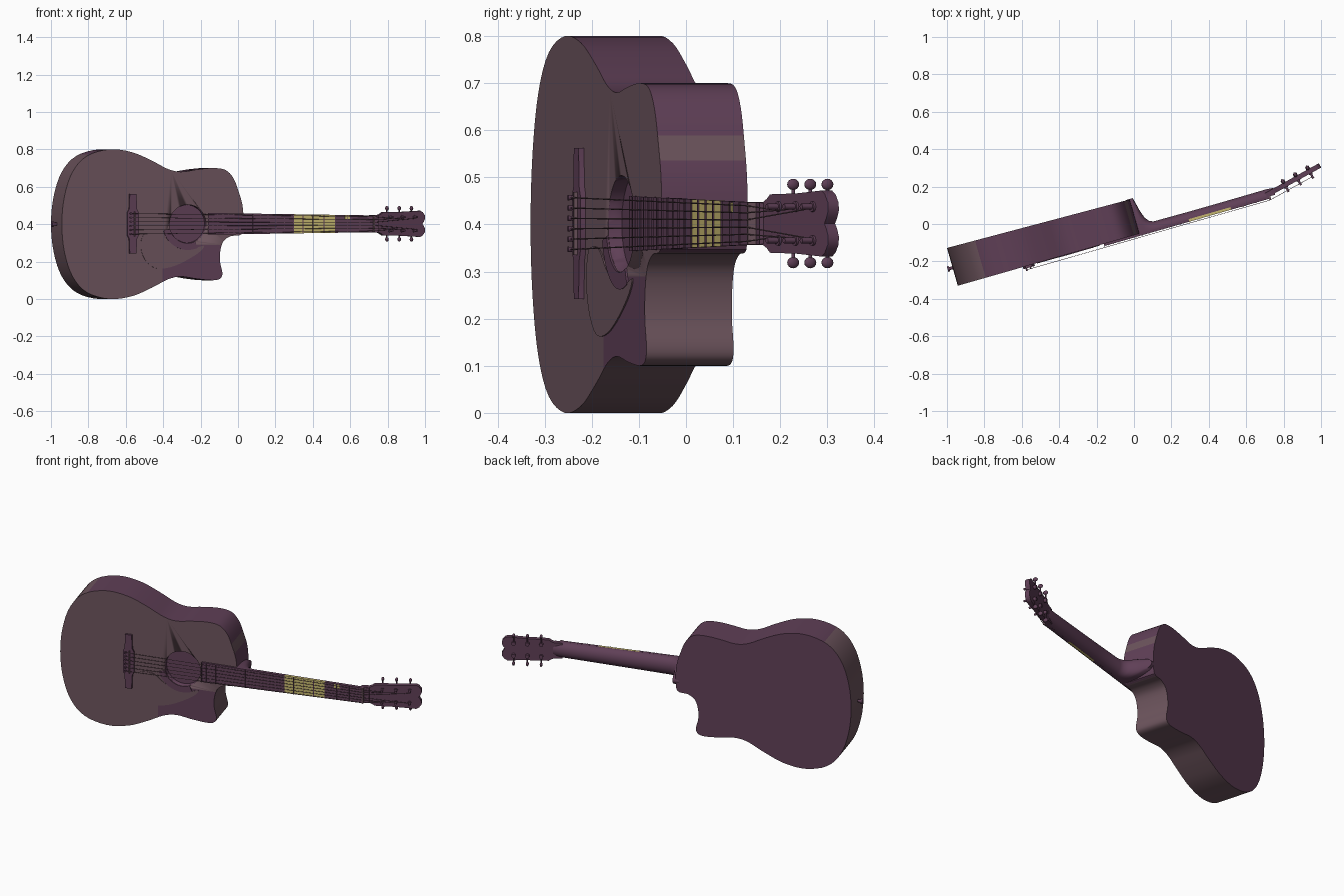
import bpy, bmesh, math
from mathutils import Matrix, Vector

if "Cube" in bpy.data.objects:
    bpy.data.objects.remove(bpy.data.objects["Cube"])

# Local frame: x along the guitar from tail, y from front face towards back, z up
BODY = Matrix.Translation((-0.942, -0.33, 0)) @ Matrix.Rotation(math.radians(16), 4, 'Z')
NUT, CZ, SCALE = 1.73, 0.402, 1.34
HEAD = Matrix.Translation(BODY @ Vector((NUT, 0, CZ))) @ Matrix.Rotation(math.radians(29), 4, 'Z')


def material(name, rgb):
    m = bpy.data.materials.new(name)
    m.diffuse_color = (*rgb, 1)
    m.use_nodes = True
    m.node_tree.nodes["Principled BSDF"].inputs["Base Color"].default_value = m.diffuse_color
    return m


plum = material("plum", (0.115, 0.050, 0.094))
mauve = material("brown_mauve", (0.150, 0.088, 0.108))
yellow = material("straw_yellow", (0.56, 0.47, 0.16))


def finish(name, bm, mats, frame, angle=35):
    bmesh.ops.recalc_face_normals(bm, faces=bm.faces)
    me = bpy.data.meshes.new(name)
    bm.to_mesh(me)
    bm.free()
    for m in mats:
        me.materials.append(m)
    me.shade_smooth()
    me.set_sharp_from_angle(angle=math.radians(angle))
    ob = bpy.data.objects.new(name, me)
    ob.matrix_world = frame
    bpy.context.collection.objects.link(ob)
    return ob


def smooth_loop(pts, n=4):
    """Closed Catmull-Rom curve through 2D points."""
    out, k = [], len(pts)
    for i in range(k):
        a, b, c, d = (Vector(pts[(i + j) % k]) for j in (-1, 0, 1, 2))
        for s in range(n):
            t = s / n
            out.append(0.5 * (2 * b + (c - a) * t + (2 * a - 5 * b + 4 * c - d) * t * t
                              + (3 * b - a - 3 * c + d) * t ** 3))
    return out


def prism(bm, pts, y0, y1, taper=0.0):
    """Outline in (x, z) extruded from y0 to y1."""
    f = [bm.verts.new((p[0], y0, p[1])) for p in pts]
    b = [bm.verts.new((p[0], y1 - taper * p[0], p[1])) for p in pts]
    bm.faces.new(f)
    bm.faces.new(b[::-1])
    for i in range(len(pts)):
        j = (i + 1) % len(pts)
        bm.faces.new((f[i], b[i], b[j], f[j]))


def rod(bm, p, q, r1, r2=None, seg=12):
    p, q = Vector(p), Vector(q)
    m = Matrix.Translation((p + q) / 2) @ (q - p).to_track_quat('Z', 'Y').to_matrix().to_4x4()
    bmesh.ops.create_cone(bm, cap_ends=True, segments=seg, radius1=r1,
                          radius2=r1 if r2 is None else r2, depth=(q - p).length, matrix=m)


# Body: cutaway outline, tapering slightly in depth
outline = [(0, .4), (.015, .55), (.06, .68), (.14, .765), (.265, .8), (.39, .785), (.5, .74),
           (.59, .695), (.663, .68), (.75, .692), (.84, .7), (.91, .69), (.955, .645), (.985, .57),
           (1.005, .5), (1.01, .42), (1.0, .347), (.94, .336), (.9, .31), (.882, .26), (.88, .2),
           (.893, .14), (.882, .11), (.84, .1), (.75, .108), (.663, .12), (.59, .105), (.5, .06),
           (.39, .015), (.265, 0), (.14, .035), (.06, .12), (.015, .25)]
bm = bmesh.new()
prism(bm, smooth_loop(outline), 0, 0.21, 0.02)
for co, no in (((.155, 0, 0), (1, 0, 0)), ((.56, 0, 0), (1, 0, 0)), ((0, 0, .29), (0, 0, 1))):
    bmesh.ops.bisect_plane(bm, geom=bm.verts[:] + bm.edges[:] + bm.faces[:], plane_co=co, plane_no=no)
bmesh.ops.recalc_face_normals(bm, faces=bm.faces)
for f in bm.faces:
    c = f.calc_center_median()
    if f.normal.y < -0.9:
        brown = not (c.x > .56 and c.z < .29)
    elif f.normal.y > 0.9:
        brown = False
    else:
        brown = c.z < .34 or c.x < .155 or (c.x > .95 and .53 < c.z < .59)
    f.material_index = int(brown)
body = finish("body", bm, [plum, mauve], BODY)

# Sound hole recess
bm = bmesh.new()
rod(bm, (.70, -.03, CZ), (.70, .03, CZ), .102, seg=48)
cutter = finish("sound_hole_cutter", bm, [plum], BODY)
cutter.hide_render = True
cutter.display_type = 'WIRE'
cut = body.modifiers.new("sound_hole", 'BOOLEAN')
cut.operation, cut.solver, cut.object = 'DIFFERENCE', 'EXACT', cutter

# Pickguard and its rim beside the sound hole
guard = [(.456, .345), (.44, .27), (.47, .2), (.53, .163), (.63, .178), (.75, .24), (.79, .285),
         (.70, .265), (.6, .3), (.535, .347)]
bm = bmesh.new()
prism(bm, smooth_loop(guard), -.003, .001)
finish("pickguard", bm, [mauve], BODY)
arc = [math.radians(195 + 7 * i) for i in range(15)]
bm = bmesh.new()
prism(bm, [(.70 + .104 * math.cos(a), CZ + .104 * math.sin(a)) for a in arc]
      + [(.70 + .14 * math.cos(a), CZ + .14 * math.sin(a)) for a in reversed(arc)], -.004, .001)
finish("pickguard_rim", bm, [plum], BODY)

# Bridge, saddle and pins
half = [(.375, .16), (.372, .08), (.362, .06), (.362, 0)]
left = [(x, CZ + z) for x, z in half] + [(x, CZ - z) for x, z in half[-2::-1]]
right = [(.412 + (.375 - x), z) for x, z in reversed(left)]
bm = bmesh.new()
prism(bm, left + right, -.012, .001)
finish("bridge", bm, [plum], BODY)
bm = bmesh.new()
prism(bm, [(.398, .335), (.404, .335), (.404, .469), (.398, .469)], -.02, -.01)
finish("saddle", bm, [mauve], BODY)
bm = bmesh.new()
for i in range(6):
    rod(bm, (.378, -.026, CZ - .055 + .022 * i), (.378, -.01, CZ - .055 + .022 * i), .006, .004)
finish("bridge_pins", bm, [plum], BODY)


# Fretboard: one segment per fret space, coloured by fret number
def fret(n):
    return NUT - SCALE * (1 - 2 ** (-n / 12))


def half_width(x):
    return .045 + .013 * (NUT - x) / .92


def cross_bar(bm, x0, x1, y0, y1):
    a, b = half_width(x0), half_width(x1)
    prism(bm, [(x0, CZ - a), (x1, CZ - b), (x1, CZ + b), (x0, CZ + a)], y0, y1)


bm = bmesh.new()
for n in range(20):
    start = len(bm.faces)
    cross_bar(bm, fret(n + 1), fret(n), -.012, .002)
    for f in bm.faces[:] if 3 <= n < 7 else []:
        if f.index == -1:
            f.material_index = 1
    bm.faces.index_update()
finish("fretboard", bm, [plum, yellow], BODY)
bm = bmesh.new()
for n in range(1, 21):
    cross_bar(bm, fret(n) - .002, fret(n) + .002, -.015, -.011)
finish("frets", bm, [plum], BODY)
bm = bmesh.new()
prism(bm, [(1.57, .425), (1.60, .425), (1.60, .447), (1.57, .447)], -.0135, -.011)
finish("fretboard_inlay", bm, [yellow], BODY)
bm = bmesh.new()
cross_bar(bm, NUT - .002, NUT + .008, -.018, .005)
finish("nut", bm, [mauve], BODY)

# Neck and heel: half-ellipse sections lofted along the length
bm = bmesh.new()
rings = []
for x, d in ((.99, .193), (1.028, .192), (1.036, .16), (1.045, .12), (1.06, .075), (1.078, .052),
             (1.1, .042), (1.3, .040), (1.55, .040), (1.73, .041), (1.765, .038)):
    h = half_width(x)
    rings.append([bm.verts.new((x, d * math.sin(math.pi * i / 16), CZ + h * math.cos(math.pi * i / 16)))
                  for i in range(17)])
for a, b in zip(rings, rings[1:]):
    for i in range(17):
        j = (i + 1) % 17
        bm.faces.new((a[i], a[j], b[j], b[i]))
bm.faces.new(rings[0])
bm.faces.new(rings[-1])
finish("neck", bm, [plum], BODY, 50)

# Headstock with flared sides and a notched end
side = [(-.01, .046), (.035, .046), (.05, .052), (.065, .062), (.18, .064), (.29, .07),
        (.305, .062), (.318, .045), (.32, .028), (.312, .012)]
bm = bmesh.new()
prism(bm, side + [(.303, 0)] + [(x, -z) for x, z in reversed(side)], 0, .026)
finish("headstock", bm, [plum], HEAD)

# Tuners: post, collar, gear housing, shaft and oval knob, mirrored on both sides
tuners = bmesh.new()
for s in (-1, 1):
    for x in (.105, .18, .255):
        rod(tuners, (x, -.03, s * .036), (x, .03, s * .036), .006)
        rod(tuners, (x, -.005, s * .036), (x, .001, s * .036), .011)
        rod(tuners, (x, .025, s * .036), (x, .042, s * .036), .011)
        rod(tuners, (x, .034, s * .036), (x, .034, s * .078), .004)
        bmesh.ops.create_uvsphere(tuners, u_segments=14, v_segments=8, radius=1,
                                  matrix=Matrix.Translation((x, .034, s * .083))
                                  @ Matrix.Diagonal((.008, .014, .012, 1)))
finish("tuners", tuners, [plum], HEAD)

# Strings from bridge over the nut to the posts
bm = bmesh.new()
for i in range(6):
    k = i - 2.5
    nut = BODY @ Vector((NUT, -.02, CZ + .0152 * k))
    post = HEAD @ Vector(((.105, .18, .255)[min(i, 5 - i)], -.02, math.copysign(.03, k)))
    rod(bm, BODY @ Vector((.378, -.02, CZ + .022 * k)), nut, .0014, seg=6)
    rod(bm, nut, post, .0014, seg=6)
finish("strings", bm, [mauve], Matrix.Identity(4))

# Strap button on the tail
bm = bmesh.new()
rod(bm, (.01, .1, .4), (-.022, .1, .4), .008)
rod(bm, (-.018, .1, .4), (-.028, .1, .4), .015)
finish("strap_button", bm, [plum], BODY)
